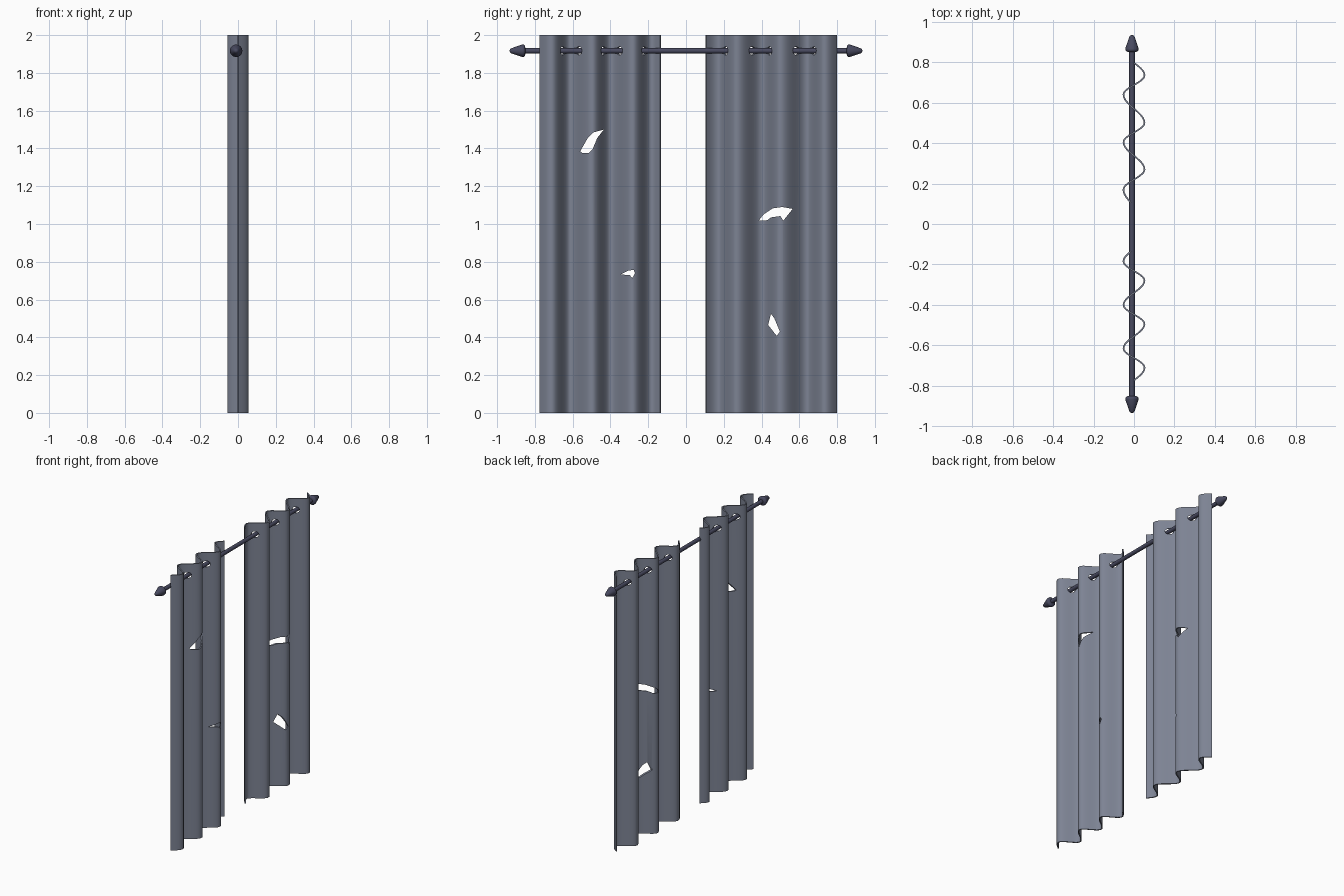
import bpy, bmesh, math
from mathutils import Matrix, Vector

if "Cube" in bpy.data.objects:
    bpy.data.objects.remove(bpy.data.objects["Cube"])

ROD_X, ROD_Z = -0.01, 1.917


def material(name, rgb):
    m = bpy.data.materials.new(name)
    m.diffuse_color = (*rgb, 1)
    m.use_nodes = True
    m.node_tree.nodes["Principled BSDF"].inputs["Base Color"].default_value = m.diffuse_color
    return m


CLOTH = material("slate grey cloth", (0.205, 0.228, 0.295))
METAL = material("dark blue metal", (0.066, 0.069, 0.118))


def make(name, bm, mat):
    bmesh.ops.recalc_face_normals(bm, faces=bm.faces)
    me = bpy.data.meshes.new(name)
    bm.to_mesh(me)
    bm.free()
    me.materials.append(mat)
    ob = bpy.data.objects.new(name, me)
    bpy.context.collection.objects.link(ob)
    return ob


def smooth(ob, angle=35):
    bpy.ops.object.select_all(action='DESELECT')
    ob.select_set(True)
    bpy.context.view_layer.objects.active = ob
    bpy.ops.object.shade_smooth_by_angle(angle=math.radians(angle))


def lathe(name, profile, mat, n=32):
    """Spin (radius, y) points around the rod axis."""
    bm = bmesh.new()
    rings = []
    for r, y in profile:
        rings.append([bm.verts.new((ROD_X + r * math.cos(2 * math.pi * i / n), y,
                                    ROD_Z + r * math.sin(2 * math.pi * i / n)))
                      for i in range(n)])
    for a, b in zip(rings, rings[1:]):
        for i in range(n):
            j = (i + 1) % n
            bm.faces.new((a[i], a[j], b[j], b[i]))
    bm.faces.new(rings[0])
    bm.faces.new(rings[-1])
    return make(name, bm, mat)


def prism(name, outline):
    """Tear cutter: a (y, z) outline pushed through along x."""
    bm = bmesh.new()
    a = [bm.verts.new((-0.2, y, z)) for y, z in outline]
    b = [bm.verts.new((0.2, y, z)) for y, z in outline]
    bm.faces.new(a)
    bm.faces.new(b)
    for i in range(len(a)):
        j = (i + 1) % len(a)
        bm.faces.new((a[i], a[j], b[j], b[i]))
    return make(name, bm, CLOTH)


def curtain(name, knots, tears, steps=12, half=0.004):
    # wavy centre line, flat at each fold; the end pieces are cut-off waves
    pts = []
    last = len(knots) - 2
    for k, ((x0, y0), (x1, y1)) in enumerate(zip(knots, knots[1:])):
        for i in range(steps):
            t = i / steps
            if k == 0:
                s = math.sin(t * math.pi / 2)
            elif k == last:
                s = 1 - math.cos(t * math.pi / 2)
            else:
                s = (1 - math.cos(t * math.pi)) / 2
            pts.append(Vector((x0 + (x1 - x0) * s, y0 + (y1 - y0) * t)))
    pts.append(Vector(knots[-1]))
    bm = bmesh.new()
    rows = []
    for i, p in enumerate(pts):
        d = (pts[min(i + 1, len(pts) - 1)] - pts[max(i - 1, 0)]).normalized()
        nrm = Vector((-d.y, d.x)) * half
        rows.append([bm.verts.new((*(p + nrm * s), z))
                     for s, z in ((1, 0), (-1, 0), (-1, 2), (1, 2))])
    for a, b in zip(rows, rows[1:]):
        for i in range(4):
            j = (i + 1) % 4
            bm.faces.new((a[i], a[j], b[j], b[i]))
    bm.faces.new(rows[0])
    bm.faces.new(rows[-1])
    ob = make(name, bm, CLOTH)
    # rod holes and ragged tears
    cutters = [lathe("rod_hole_cutter", [(0.022, knots[1][1]), (0.022, knots[-2][1])], CLOTH, 20)]
    cutters += [prism("tear_cutter", t) for t in tears]
    for c in cutters:
        c.hide_render = True
        m = ob.modifiers.new("cut", 'BOOLEAN')
        m.operation = 'DIFFERENCE'
        m.solver = 'EXACT'
        m.object = c
    dg = bpy.context.evaluated_depsgraph_get()
    cut = bpy.data.meshes.new_from_object(ob.evaluated_get(dg))
    ob.modifiers.clear()
    ob.data = cut
    for c in cutters:
        bpy.data.objects.remove(c)
    smooth(ob)
    return ob


A = 0.052
curtain("right_curtain",
        [(-0.015, 0.105), (-A, 0.17), (A, 0.27), (-A, 0.405), (A, 0.50),
         (-A, 0.64), (A, 0.735), (0.0, 0.797)],
        [[(0.385, 1.018), (0.41, 1.05), (0.46, 1.083), (0.51, 1.09), (0.565, 1.08),
          (0.515, 1.018), (0.50, 1.042), (0.45, 1.035), (0.43, 1.02)],
         [(0.45, 0.525), (0.468, 0.50), (0.497, 0.43), (0.48, 0.408), (0.435, 0.465)]])
curtain("left_curtain",
        [(-0.015, -0.135), (-A, -0.185), (A, -0.28), (-A, -0.40), (A, -0.495),
         (-A, -0.615), (A, -0.71), (0.0, -0.773)],
        [[(-0.56, 1.385), (-0.52, 1.455), (-0.49, 1.485), (-0.435, 1.50), (-0.47, 1.455),
          (-0.495, 1.395), (-0.515, 1.375), (-0.55, 1.377)],
         [(-0.345, 0.733), (-0.305, 0.753), (-0.277, 0.757), (-0.27, 0.74),
          (-0.285, 0.713), (-0.297, 0.729)]])

# rod and pointed end caps
smooth(lathe("curtain_rod", [(0.014, -0.86), (0.014, 0.86)], METAL))
for side, name in ((1, "right_finial"), (-1, "left_finial")):
    prof = [(0.014, 0.85), (0.027, 0.853), (0.033, 0.859), (0.033, 0.868),
            (0.013, 0.926), (0.008, 0.932), (0.002, 0.934)]
    smooth(lathe(name, [(r, side * y) for r, y in prof], METAL), 50)
